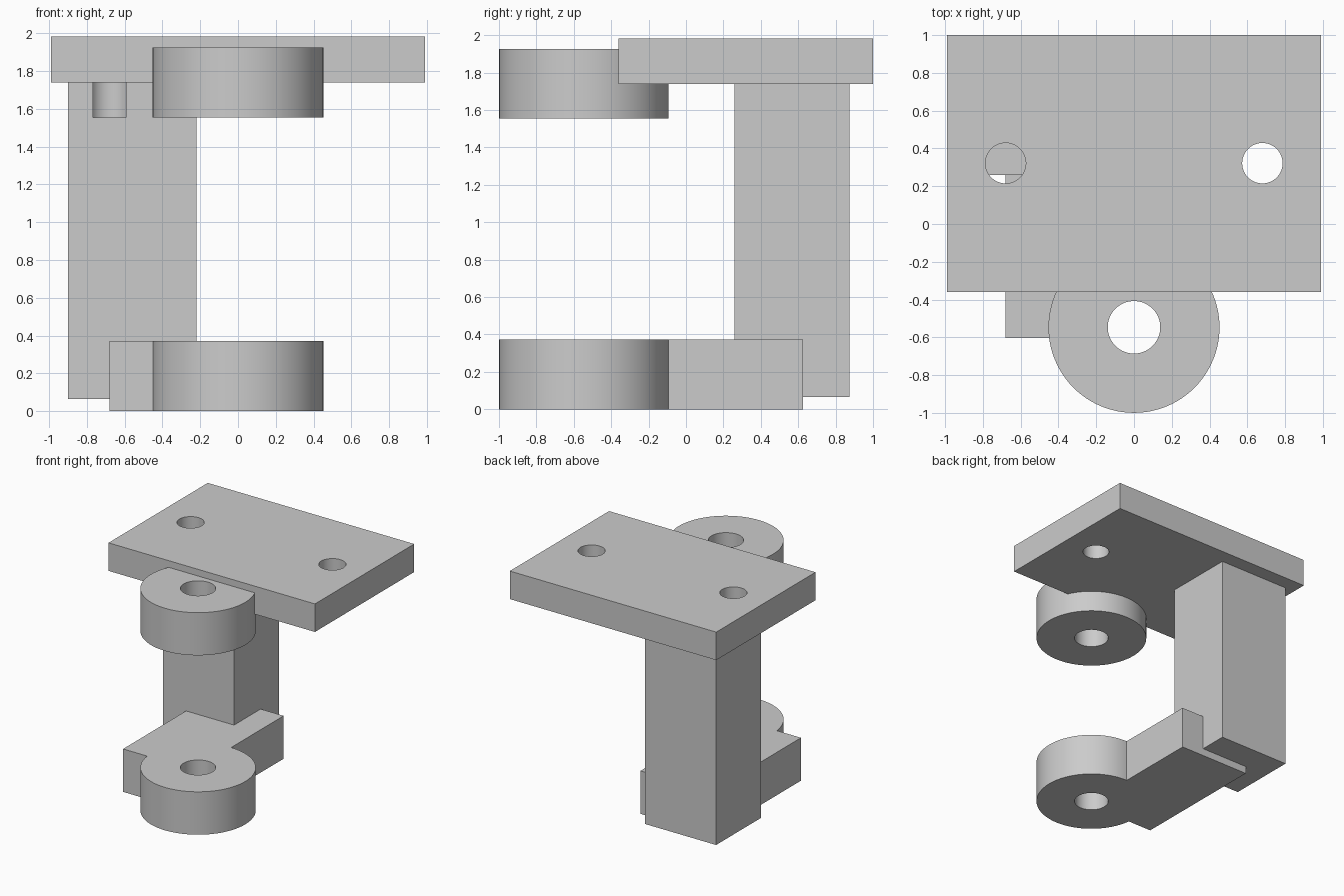
import bpy
import math

if "Cube" in bpy.data.objects:
    bpy.data.objects.remove(bpy.data.objects["Cube"], do_unlink=True)

grey = bpy.data.materials.new("plain_grey")
grey.use_nodes = True
grey.diffuse_color = (0.6, 0.6, 0.6, 1)
grey.node_tree.nodes["Principled BSDF"].inputs["Base Color"].default_value = (0.6, 0.6, 0.6, 1)


def finish(obj, name):
    obj.name = obj.data.name = name
    obj.data.materials.clear()
    obj.data.materials.append(grey)
    return obj


def box(name, x, y, z):
    """Box spanning the given (low, high) ranges."""
    spans = (x, y, z)
    bpy.ops.mesh.primitive_cube_add(size=1, location=[(a + b) / 2 for a, b in spans])
    obj = bpy.context.object
    obj.scale = [b - a for a, b in spans]
    bpy.ops.object.transform_apply(location=True, rotation=True, scale=True)
    return finish(obj, name)


def cylinder(name, centre, radius, z):
    bpy.ops.mesh.primitive_cylinder_add(vertices=96, radius=radius, depth=z[1] - z[0],
                                        location=(*centre, (z[0] + z[1]) / 2))
    bpy.ops.object.transform_apply(location=True, rotation=True, scale=True)
    return finish(bpy.context.object, name)


def combine(target, tool, operation):
    """Apply a boolean and discard the tool."""
    mod = target.modifiers.new(operation.lower(), "BOOLEAN")
    mod.operation, mod.object, mod.solver = operation, tool, "EXACT"
    bpy.context.view_layer.objects.active = target
    bpy.ops.object.modifier_apply(modifier=mod.name)
    bpy.data.objects.remove(tool, do_unlink=True)


def drill(target, centre, radius, z):
    combine(target, cylinder("drill", centre, radius, z), "DIFFERENCE")


PIVOT = (0, -0.547)
BOLT_X, BOLT_Y, BOLT_R = 0.68, 0.322, 0.107
PLATE_BOTTOM = 1.74
LUG_BOTTOM = 1.555

# Mounting plate and column; the right bolt hole runs on into the column
plate = box("mounting_plate", (-0.99, 0.99), (-0.36, 1.0), (PLATE_BOTTOM, 1.983))
column = box("column", (-0.9, -0.22), (0.26, 0.873), (0.065, PLATE_BOTTOM))
for side in (-1, 1):
    drill(plate, (side * BOLT_X, BOLT_Y), BOLT_R, (LUG_BOTTOM, 2.2))
drill(column, (-BOLT_X, BOLT_Y), BOLT_R, (LUG_BOTTOM, 2.2))

# Upper and lower pivot rings, the lower one joined to its arm
upper_ring = cylinder("upper_ring", PIVOT, 0.453, (LUG_BOTTOM, 1.925))
lower_ring = cylinder("lower_ring_and_arm", PIVOT, 0.453, (0, 0.372))
arm = box("arm", (-0.68, 0.0), (-0.603, 0.625), (0, 0.372))
combine(lower_ring, arm, "UNION")
for ring in (upper_ring, lower_ring):
    drill(ring, PIVOT, 0.139, (-0.2, 2.2))

# Smooth round walls with crisp edges
for part in (plate, column, upper_ring, lower_ring):
    bpy.ops.object.select_all(action="DESELECT")
    part.select_set(True)
    bpy.context.view_layer.objects.active = part
    bpy.ops.object.shade_smooth_by_angle(angle=math.radians(30))
